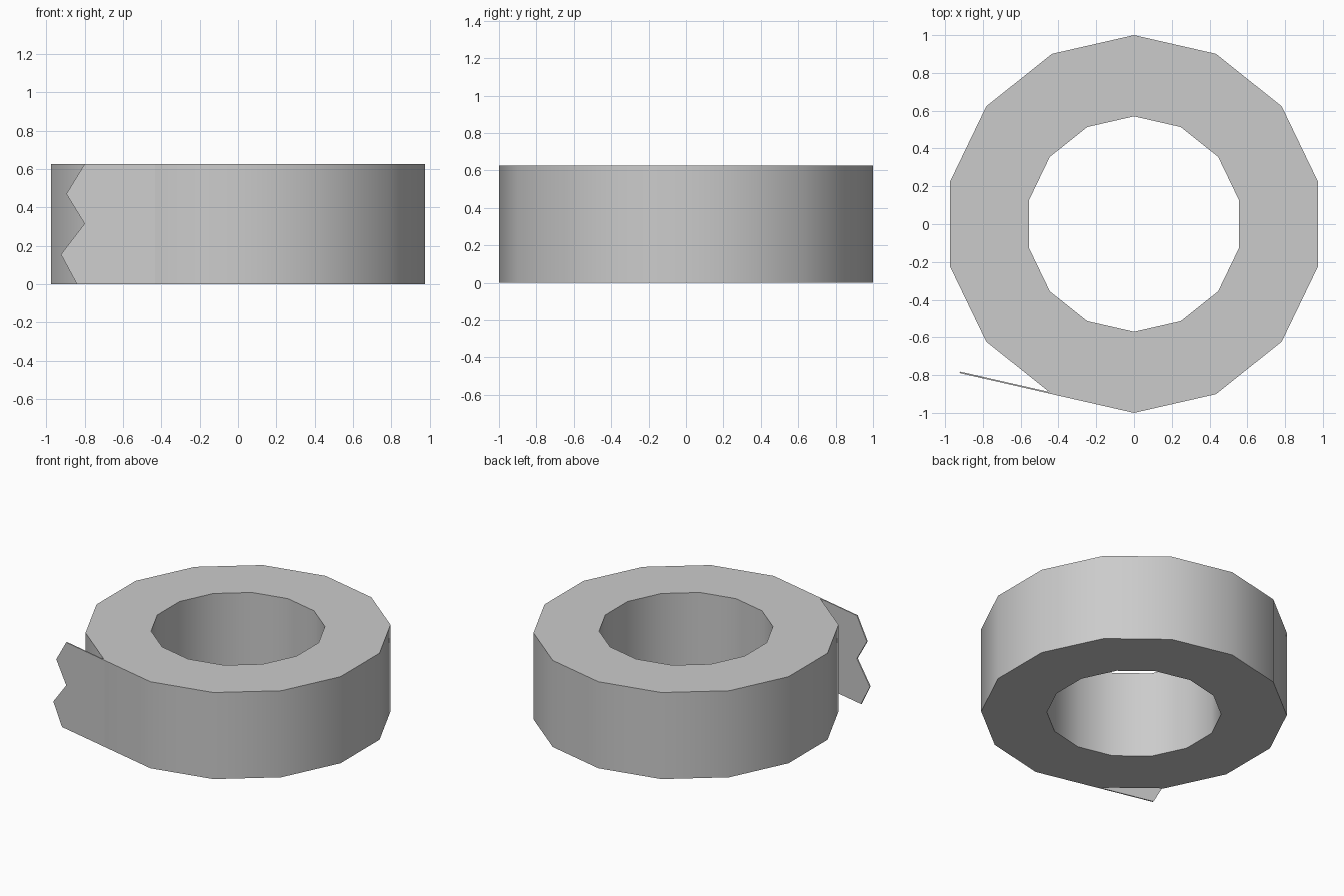
import bpy, bmesh, math
from mathutils import Vector

if "Cube" in bpy.data.objects:
    bpy.data.objects.remove(bpy.data.objects["Cube"])

SIDES, R_OUT, R_IN, H = 14, 1.0, 0.57, 0.625


def make_object(name, bm):
    bmesh.ops.recalc_face_normals(bm, faces=bm.faces[:])
    mesh = bpy.data.meshes.new(name)
    bm.to_mesh(mesh)
    bm.free()
    obj = bpy.data.objects.new(name, mesh)
    bpy.context.collection.objects.link(obj)
    bpy.ops.object.select_all(action='DESELECT')
    obj.select_set(True)
    bpy.context.view_layer.objects.active = obj
    bpy.ops.object.shade_smooth_by_angle(angle=math.radians(35))
    return obj


def corner(r, i, z=0.0):
    a = math.pi / 2 + 2 * math.pi * i / SIDES
    return Vector((r * math.cos(a), r * math.sin(a), z))


# Tape roll: a rectangular section carried round a 14-sided ring
bm = bmesh.new()
section = [(R_IN, 0), (R_OUT, 0), (R_OUT, H), (R_IN, H)]
rings = [[bm.verts.new(corner(r, i, z)) for r, z in section] for i in range(SIDES)]
for i in range(SIDES):
    a, b = rings[i], rings[(i + 1) % SIDES]
    for k in range(4):
        n = (k + 1) % 4
        bm.faces.new((a[k], b[k], b[n], a[n]))
make_object("tape_roll", bm)

# Loose tape end: thin strip continuing one side's line, with a zigzag cut
start, front = corner(R_OUT, 6), corner(R_OUT, 7)
along = (start - front).normalized()
inward = Vector((-along.y, along.x, 0))
if inward.dot(start) > 0:
    inward = -inward
zigzag = [(-0.84, 0), (-0.923, 0.155), (-0.80, 0.315), (-0.895, 0.47), (-0.80, H)]
outline = [start + Vector((0, 0, H)), start]
for x, z in zigzag:
    p = start + along * ((x - start.x) / along.x)
    outline.append(Vector((p.x, p.y, z)))
bm = bmesh.new()
face = bm.faces.new([bm.verts.new(p) for p in outline])
ext = bmesh.ops.extrude_face_region(bm, geom=[face], use_keep_orig=True)
bmesh.ops.translate(bm, vec=inward * 0.008,
                    verts=[g for g in ext["geom"] if isinstance(g, bmesh.types.BMVert)])
make_object("loose_tape_end", bm)
